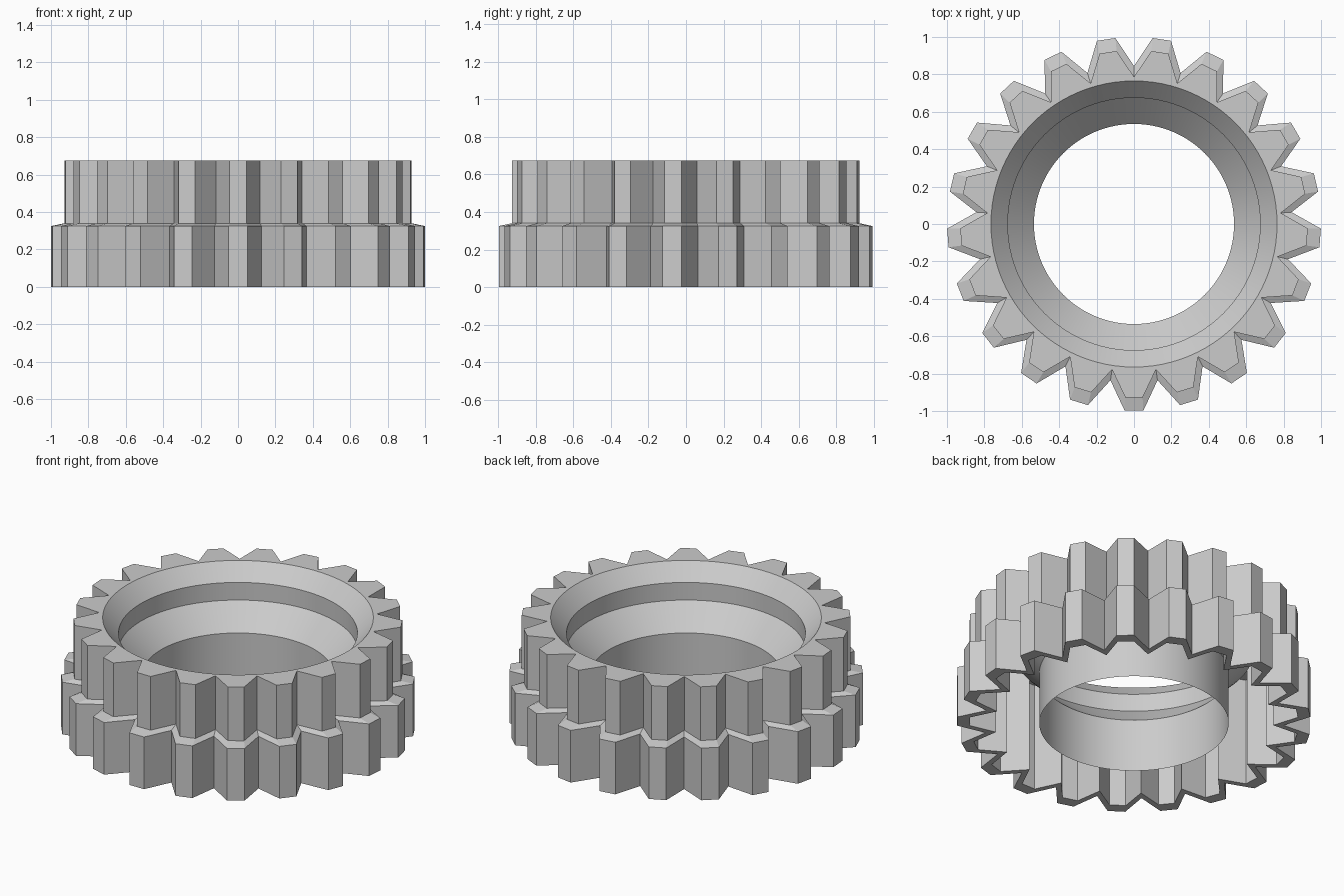
import bpy, bmesh
from math import sin, cos, pi

if "Cube" in bpy.data.objects:
    bpy.data.objects.remove(bpy.data.objects["Cube"])

TEETH = 21
SEG = 96

def outline(tip, root, half):
    # toothed outline with one tooth centred on -y
    pts = []
    for i in range(TEETH):
        a = -pi / 2 + i * 2 * pi / TEETH
        for s in (-half, half):
            pts.append((tip * cos(a) - s * sin(a), tip * sin(a) + s * cos(a)))
        b = a + pi / TEETH
        pts.append((root * cos(b), root * sin(b)))
    return pts

def ring(bm, pts, z):
    return [bm.verts.new((x, y, z)) for x, y in pts]

def bridge(bm, a, b, smooth=False):
    n = len(a)
    for i in range(n):
        j = (i + 1) % n
        bm.faces.new((a[i], a[j], b[j], b[i])).smooth = smooth

def finish(bm, name):
    bmesh.ops.recalc_face_normals(bm, faces=bm.faces)
    me = bpy.data.meshes.new(name)
    bm.to_mesh(me)
    bm.free()
    ob = bpy.data.objects.new(name, me)
    bpy.context.collection.objects.link(ob)
    return ob

wide = outline(0.998, 0.845, 0.05)
narrow = outline(0.928, 0.787, 0.046)

# Toothed shell: inner wall, bottom rim, wide lower tier, sloped ledge, narrow upper tier
bm = bmesh.new()
inner_top = ring(bm, narrow, 0.34)
inner_low = ring(bm, narrow, 0)
wide_low = ring(bm, wide, 0)
wide_top = ring(bm, wide, 0.325)
top = ring(bm, narrow, 0.675)
for a, b in ((inner_top, inner_low), (inner_low, wide_low), (wide_low, wide_top),
             (wide_top, inner_top), (inner_top, top)):
    bridge(bm, a, b)

# Flat top between the teeth and the round opening
circle = [(0.765 * cos(2 * pi * i / SEG), 0.765 * sin(2 * pi * i / SEG)) for i in range(SEG)]
rim = ring(bm, circle, 0.675)
edges = []
for loop in (top, rim):
    for i in range(len(loop)):
        pair = (loop[i], loop[(i + 1) % len(loop)])
        edges.append(bm.edges.get(pair) or bm.edges.new(pair))
bmesh.ops.triangle_fill(bm, use_beauty=True, edges=edges, normal=(0, 0, 1))
finish(bm, "toothed_shell")

# Stepped bowl running down into the thin centre tube
bm = bmesh.new()
profile = [(0.765, 0.675), (0.675, 0.58), (0.675, 0.47), (0.535, 0.33), (0.535, 0)]
rings = [ring(bm, [(r * cos(2 * pi * i / SEG), r * sin(2 * pi * i / SEG)) for i in range(SEG)], z)
         for r, z in profile]
for a, b in zip(rings, rings[1:]):
    bridge(bm, b, a, True)
bowl = finish(bm, "bowl_and_tube")
bpy.context.view_layer.objects.active = bowl
bowl.select_set(True)
bpy.ops.object.shade_smooth_by_angle(angle=0.5)
